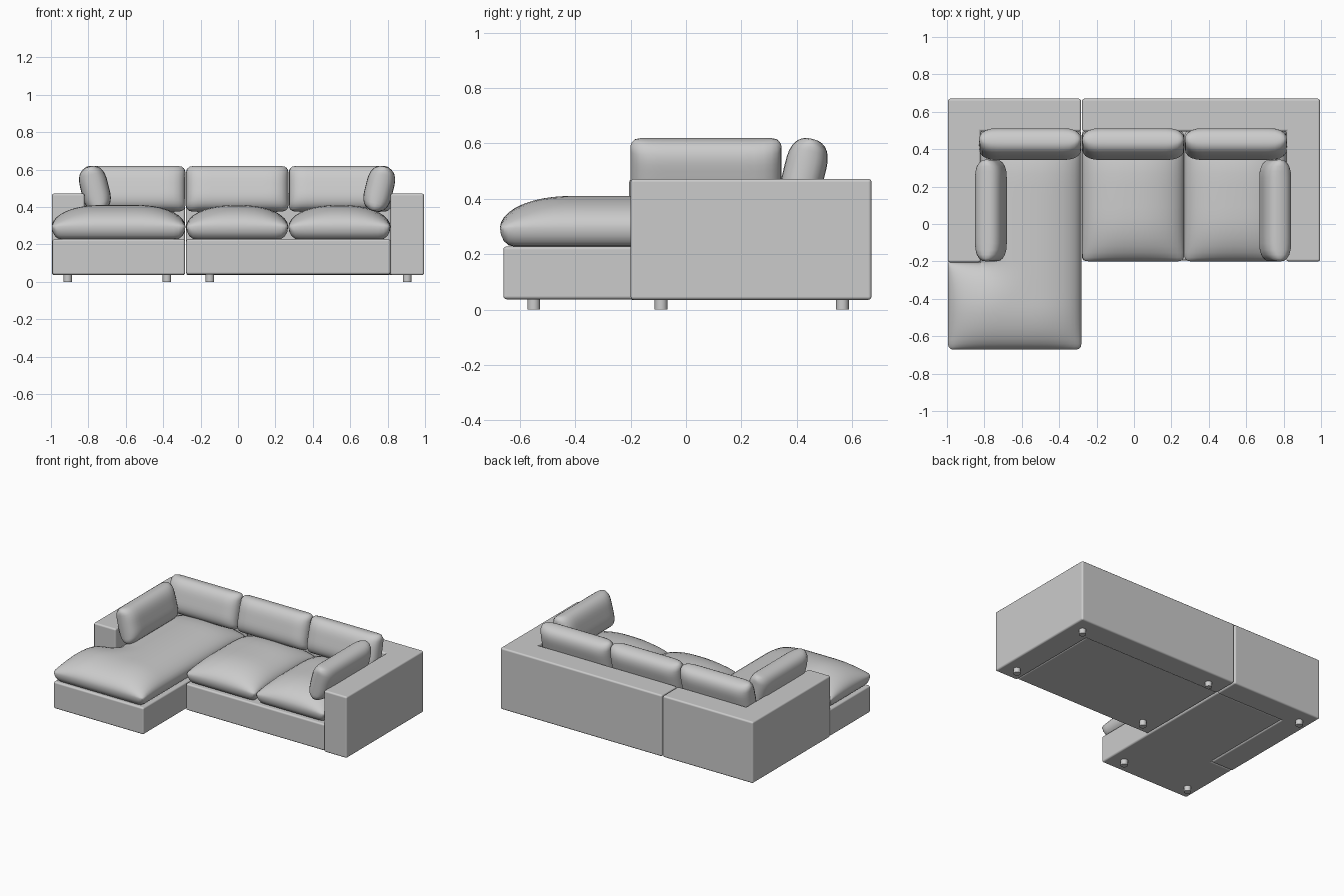
import bpy, bmesh
from math import pi, cos, hypot, radians

if "Cube" in bpy.data.objects:
    bpy.data.objects.remove(bpy.data.objects["Cube"])


def add_object(name, bm):
    bmesh.ops.recalc_face_normals(bm, faces=bm.faces[:])
    mesh = bpy.data.meshes.new(name)
    bm.to_mesh(mesh)
    bm.free()
    mesh.shade_smooth()
    ob = bpy.data.objects.new(name, mesh)
    bpy.context.collection.objects.link(ob)
    return ob


def prism(name, outline, z0, z1, bevel=0.012):
    """Extrude a plan outline upward and soften its edges."""
    bm = bmesh.new()
    face = bm.faces.new([bm.verts.new((x, y, z0)) for x, y in outline])
    top = bmesh.ops.extrude_face_region(bm, geom=[face])["geom"]
    for v in top:
        if isinstance(v, bmesh.types.BMVert):
            v.co.z = z1
    bm.faces.ensure_lookup_table()
    if not face.is_valid or len(bm.faces) < len(outline) + 2:
        bm.faces.new([v for v in bm.verts if abs(v.co.z - z0) < 1e-6])
    ob = add_object(name, bm)
    mod = ob.modifiers.new("soft edges", "BEVEL")
    mod.width, mod.segments = bevel, 3
    mod.harden_normals = True
    return ob


def swell(d, r, p):
    return max(0.0, 1 - (1 - min(max(d, 0) / r, 1)) ** p) ** (1 / p)


def ticks(stops, n=18):
    out = [stops[0]]
    for a, b in zip(stops, stops[1:]):
        out += [a + (b - a) * (1 - cos(pi * i / n)) / 2 for i in range(1, n + 1)]
    return out


def cushion(name, x0, x1, y0, y1, top, bottom, notch=None, corner=0.03):
    """Stuffed cushion: top and bottom are (height, edge radius, power).
    notch=(x, y) cuts away the area left of x and behind y."""
    xs = ticks([x0, notch[0], x1] if notch else [x0, x1])
    ys = ticks([y0, notch[1], y1] if notch else [y0, y1])
    cx, cy = (x0 + x1) / 2, (y0 + y1) / 2
    bm = bmesh.new()
    for sign, (h, r, p) in ((1, top), (-1, bottom)):
        grid = []
        for x in xs:
            row = []
            for y in ys:
                f = swell(x - x0, r, p) * swell(x1 - x, r, p)
                f *= swell(y - y0, r, p) * swell(y1 - y, r, p)
                if notch:
                    f *= swell(hypot(max(x - notch[0], 0), max(notch[1] - y, 0)), r, p)
                # round the corners in plan
                a = abs(x - cx) - (x1 - x0) / 2 + corner
                b = abs(y - cy) - (y1 - y0) / 2 + corner
                px, py = x, y
                if a > 0 and b > 0:
                    k = 1 - max(a, b) / hypot(a, b)
                    px -= a * k * (1 if x > cx else -1)
                    py -= b * k * (1 if y > cy else -1)
                row.append(bm.verts.new((px, py, sign * h * f)))
            grid.append(row)
        for i in range(len(xs) - 1):
            for j in range(len(ys) - 1):
                if notch and xs[i + 1] <= notch[0] + 1e-6 and ys[j] >= notch[1] - 1e-6:
                    continue
                bm.faces.new((grid[i][j], grid[i + 1][j], grid[i + 1][j + 1], grid[i][j + 1]))
    bmesh.ops.remove_doubles(bm, verts=bm.verts[:], dist=1e-5)
    bmesh.ops.delete(bm, geom=[v for v in bm.verts if not v.link_faces], context="VERTS")
    return add_object(name, bm)


# Upholstered arm and back frames of the two modules
prism("right_arm_and_back", [(-0.277, 0.67), (0.995, 0.67), (0.995, -0.2), (0.815, -0.2),
                             (0.815, 0.495), (-0.277, 0.495)], 0.035, 0.472)
prism("left_arm_and_back", [(-0.283, 0.67), (-0.995, 0.67), (-0.995, -0.205), (-0.82, -0.205),
                            (-0.82, 0.495), (-0.283, 0.495)], 0.035, 0.472)

# Seat bases
prism("sofa_base", [(-0.277, -0.195), (0.815, -0.195), (0.815, 0.5), (-0.277, 0.5)], 0.039, 0.228)
prism("chaise_base", [(-0.992, -0.66), (-0.283, -0.66), (-0.283, 0.5), (-0.82, 0.5),
                      (-0.82, -0.205), (-0.992, -0.205)], 0.037, 0.228)

# Seat cushions
seat_top, seat_bottom = (0.115, 0.25, 2), (0.068, 0.05, 2)
for name, x0, x1 in (("middle_seat_cushion", -0.277, 0.268), ("right_seat_cushion", 0.27, 0.815)):
    cushion(name, x0, x1, -0.2, 0.5, seat_top, seat_bottom).location.z = 0.295
cushion("chaise_cushion", -0.995, -0.281, -0.672, 0.5, seat_top, seat_bottom,
        notch=(-0.82, -0.207)).location.z = 0.295


# Loose pillows leaning on the back and arms
def pillow(name, x, y, turn):
    face = (0.075, 0.1, 2.5)
    ob = cushion(name, -0.273, 0.273, -0.123, 0.123, face, face)
    ob.location = (x, y, 0.497)
    ob.rotation_euler = (radians(76), 0, radians(turn))


for name, x in (("left", -0.555), ("middle", -0.004), ("right", 0.545)):
    pillow(name + "_back_pillow", x, 0.427, 0)
pillow("left_arm_pillow", -0.765, 0.072, 90)
pillow("right_arm_pillow", 0.755, 0.072, -90)

# Short round feet
feet = [(-0.91, -0.55), (-0.38, -0.55), (-0.91, 0.565),
        (-0.15, -0.09), (0.905, -0.09), (-0.15, 0.565), (0.905, 0.565)]
for i, (x, y) in enumerate(feet):
    bpy.ops.mesh.primitive_cylinder_add(vertices=24, radius=0.023, depth=0.045, location=(x, y, 0.0225))
    bpy.context.object.name = f"foot_{i + 1}"
    bpy.ops.object.shade_smooth_by_angle()
